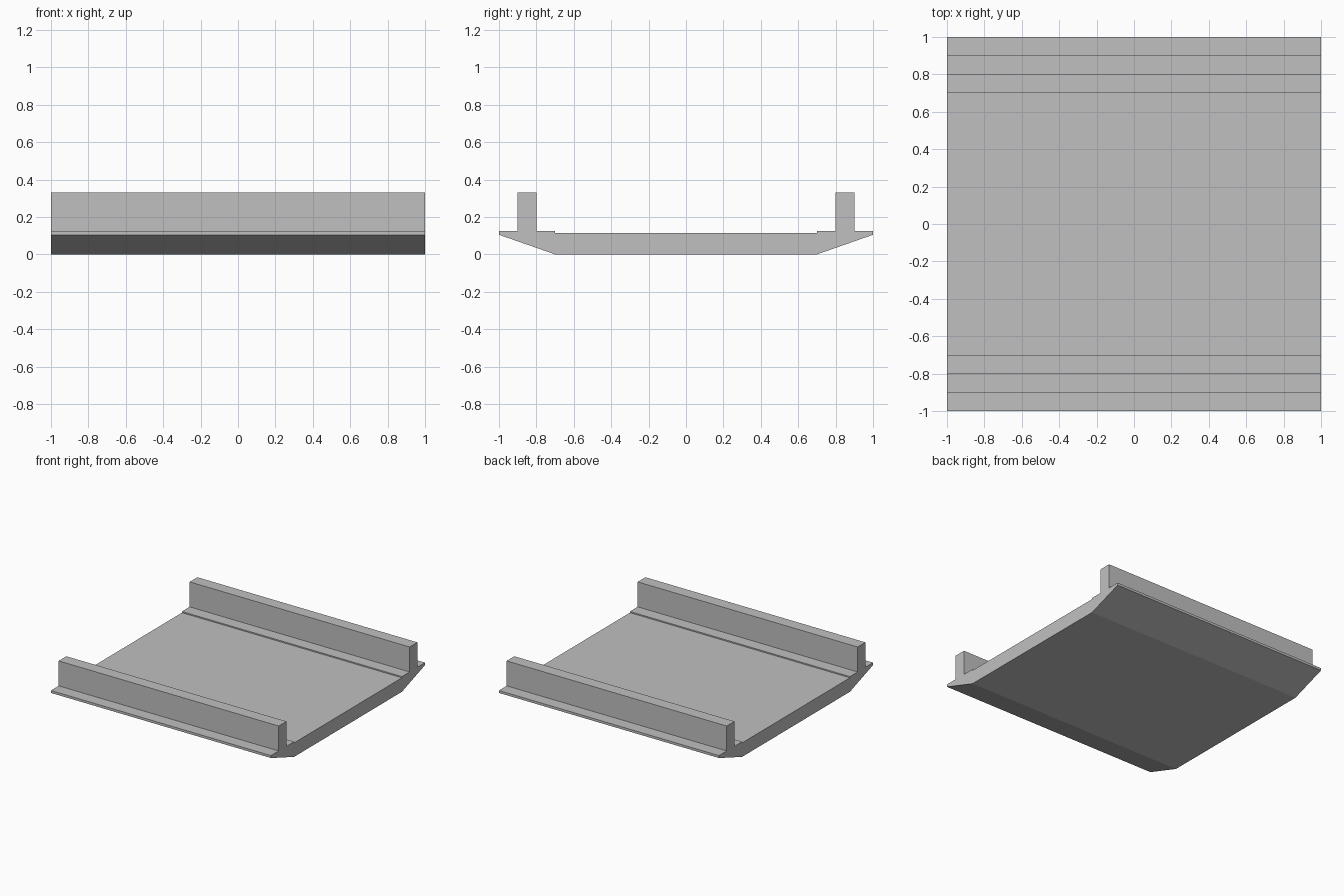
import bpy
import bmesh

cube = bpy.data.objects.get("Cube")
if cube:
    bpy.data.objects.remove(cube, do_unlink=True)

# Single concrete colour
concrete = bpy.data.materials.new("light_grey_concrete")
concrete.use_nodes = True
grey = (0.53, 0.53, 0.53, 1)
concrete.diffuse_color = grey
concrete.node_tree.nodes["Principled BSDF"].inputs["Base Color"].default_value = grey

# Half cross-section (y, z): underside, edge, parapet, kerb, roadway
half_profile = [
    (0.70, 0.0), (1.0, 0.105), (1.0, 0.125), (0.90, 0.125),
    (0.90, 0.33), (0.80, 0.33), (0.80, 0.125), (0.70, 0.125), (0.70, 0.115),
]
profile = half_profile + [(-y, z) for y, z in reversed(half_profile)]


def extrude_along_x(name, section, half_length, material):
    bm = bmesh.new()
    end = bm.faces.new([bm.verts.new((-half_length, y, z)) for y, z in section])
    swept = bmesh.ops.extrude_face_region(bm, geom=[end], use_keep_orig=True)
    moved = [v for v in swept["geom"] if isinstance(v, bmesh.types.BMVert)]
    bmesh.ops.translate(bm, verts=moved, vec=(2 * half_length, 0, 0))
    bmesh.ops.recalc_face_normals(bm, faces=bm.faces)
    mesh = bpy.data.meshes.new(name)
    bm.to_mesh(mesh)
    bm.free()
    mesh.materials.append(material)
    obj = bpy.data.objects.new(name, mesh)
    bpy.context.collection.objects.link(obj)
    return obj


# Bridge deck with both parapets as one solid casting
extrude_along_x("bridge_deck_with_parapets", profile, 1.0, concrete)
